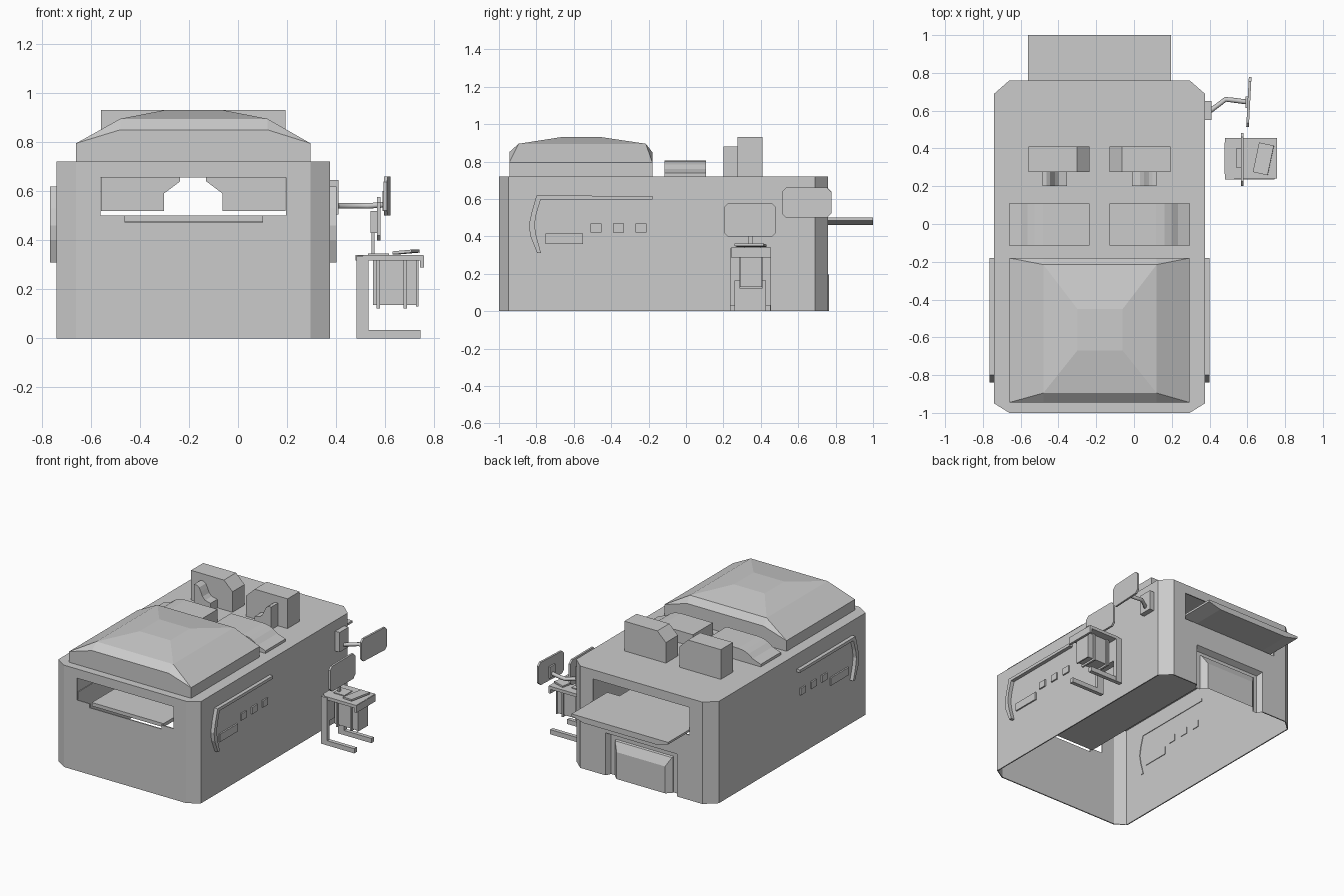
import bpy, bmesh, math
from mathutils import Matrix, Vector

if "Cube" in bpy.data.objects:
    bpy.data.objects.remove(bpy.data.objects["Cube"])

CX = -0.1825  # symmetry plane of the machine housing


def make(name, verts, faces):
    bm = bmesh.new()
    vs = [bm.verts.new(v) for v in verts]
    for f in faces:
        bm.faces.new([vs[i] for i in f])
    bmesh.ops.recalc_face_normals(bm, faces=bm.faces)
    me = bpy.data.meshes.new(name)
    bm.to_mesh(me)
    bm.free()
    ob = bpy.data.objects.new(name, me)
    bpy.context.collection.objects.link(ob)
    return ob


def prism(name, pts, axis, a, b):
    """Extrude a 2D profile along an axis between a and b."""
    def put(p, t):
        return {'x': (t, p[0], p[1]), 'y': (p[0], t, p[1]), 'z': (p[0], p[1], t)}[axis]
    n = len(pts)
    verts = [put(p, a) for p in pts] + [put(p, b) for p in pts]
    faces = [list(range(n)), list(range(n, 2 * n))]
    faces += [[i, (i + 1) % n, n + (i + 1) % n, n + i] for i in range(n)]
    return make(name, verts, faces)


def box(name, x0, x1, y0, y1, z0, z1):
    return prism(name, [(x0, y0), (x1, y0), (x1, y1), (x0, y1)], 'z', z0, z1)


def chamfered(x0, x1, y0, y1, cx, cy):
    return [(x0 + cx, y0), (x1 - cx, y0), (x1, y0 + cy), (x1, y1 - cy),
            (x1 - cx, y1), (x0 + cx, y1), (x0, y1 - cy), (x0, y0 + cy)]


def cut(ob, cutter):
    m = ob.modifiers.new("cut", 'BOOLEAN')
    m.operation, m.solver, m.object = 'DIFFERENCE', 'EXACT', cutter
    cutter.hide_render = True
    cutter.hide_set(True)


def side(s, pts):
    """Offsets from the symmetry plane to x coordinates on side s."""
    return [(CX + s * u, v) for u, v in pts]


# Housing: hollow shell with open bottom
T = 0.008
body = prism("housing", [(-.66, -1), (.295, -1), (.375, -.95), (.375, .69), (.295, .76),
                         (-.66, .76), (-.74, .69), (-.74, -.95)], 'z', 0, .72)
cut(body, prism("cavity_cutter",
                [(-.66, -1 + T), (.295, -1 + T), (.375 - T, -.95), (.375 - T, .69), (.295, .76 - T),
                 (-.66, .76 - T), (-.74 + T, .69), (-.74 + T, -.95)], 'z', -.1, .72 - T))
# Front and rear slots, rear door opening
cut(body, prism("slot_cutter", [(-.56, .655), (-.56, .50), (-.46, .50), (-.46, .472), (.10, .472),
                                (.10, .50), (.195, .50), (.195, .655)], 'y', -1.1, -.9))
cut(body, box("rear_slot_cutter", -.56, .195, .7, .9, .46, .655))
cut(body, box("rear_door_cutter", CX - .28, CX + .28, .7, .9, -.1, .30))

# Tray passing through the machine
box("tray_bed", -.46, .10, -.975, .70, .475, .50)
prism("tray_rear", [(-.56, .50), (-.56, .485), (-.46, .46), (.10, .46), (.195, .485), (.195, .50)],
      'y', .60, 1.0)

# Rear door: recessed frame and raised panel, lofted
rings = [(.28, .30, .76), (.262, .28, .722), (.225, .255, .722), (.222, .25, .735), (.19, .19, .765)]
v, f = [], []
for w, h, y in rings:
    v += [(CX - w, y, 0), (CX - w, y, h), (CX + w, y, h), (CX + w, y, 0)]
for k in range(len(rings) - 1):
    f += [[4 * k + i, 4 * k + i + 1, 4 * k + i + 5, 4 * k + i + 4] for i in range(3)]
n = 4 * (len(rings) - 1)
f.append([n, n + 1, n + 2, n + 3])
make("rear_door", v, f)

# Roof hood: low faceted dome
X0, X1, XA, XB = -.66, .295, -.48, .12
Y0, Y1, YA, YB = -.945, -.18, -.895, -.215
v = [(X0, Y0, .72), (X1, Y0, .72), (X1, Y1, .72), (X0, Y1, .72),
     (X0, Y0, .795), (XA, Y0, .85), (XB, Y0, .85), (X1, Y0, .795),
     (X1, Y1, .795), (XB, Y1, .85), (XA, Y1, .85), (X0, Y1, .795),
     (XA, YA, .895), (XB, YA, .895), (XB, YB, .895), (XA, YB, .895),
     (-.30, -.67, .93), (-.06, -.67, .93), (-.06, -.45, .93), (-.30, -.45, .93)]
make("roof_hood", v, [
    [0, 1, 7, 6, 5, 4], [1, 2, 8, 7], [2, 3, 11, 10, 9, 8], [3, 0, 4, 11], [0, 1, 2, 3],
    [4, 5, 12], [5, 6, 13, 12], [6, 7, 13], [7, 8, 14, 13], [8, 9, 14], [9, 10, 15, 14],
    [10, 11, 15], [11, 4, 12, 15], [12, 13, 17, 16], [13, 14, 18, 17], [14, 15, 19, 18],
    [15, 12, 16, 19], [16, 17, 18, 19]])

# Mirrored parts of the housing
for s, tag in ((1, "right"), (-1, "left")):
    # Curved roof covers behind the hood
    prism("roof_cover_" + tag, side(s, [(.053, .715), (.053, .805), (.30, .805), (.345, .80),
                                        (.38, .785), (.415, .76), (.478, .738), (.478, .715)]),
          'y', -.115, .108)
    # Columns that pass down through the roof
    prism("column_" + tag, side(s, [(.377, .93), (.12, .93), (.053, .865), (.053, .64),
                                    (.12, .59), (.12, .52), (.377, .52)]), 'y', .275, .41)
    prism("column_step_" + tag, side(s, [(.302, .70), (.302, .88), (.28, .88), (.262, .868),
                                         (.248, .84), (.235, .81), (.215, .79), (.172, .78),
                                         (.172, .70)]), 'y', .20, .28)
    # Side handle, trim bar, display and buttons
    w = CX + s * .545

    def out(d):
        return CX + s * (.5575 + d)
    prism("side_handle_" + tag, [(-.80, .618), (-.825, .53), (-.84, .46), (-.832, .40), (-.795, .31),
                                 (-.775, .31), (-.80, .40), (-.81, .46), (-.80, .52), (-.775, .602)],
          'x', w, out(.026))
    prism("trim_bar_" + tag, [(-.80, .618), (-.18, .616), (-.18, .596), (-.78, .596)],
          'x', w, out(.026))
    for nm, y0, y1, z0, z1 in [("side_display_", -.75, -.55, .36, .415)] + [
            ("button_%d_" % i, y, y + .058, .42, .468) for i, y in enumerate((-.51, -.39, -.27))]:
        prism(nm + tag, [(y0, z0), (y1, z0), (y1, z1), (y0, z1)], 'x', w, out(.01))


# Monitors
def monitor(name, x, y, z, w, h, angle):
    ob = prism(name, chamfered(-w / 2, w / 2, -h / 2, h / 2, .022, .022), 'x', -.007, .007)
    ob.matrix_world = Matrix.Translation((x, y, z)) @ Matrix.Rotation(angle, 4, 'Z')


def tube(name, pts, r):
    cu = bpy.data.curves.new(name, 'CURVE')
    cu.dimensions = '3D'
    cu.bevel_depth, cu.bevel_resolution, cu.use_fill_caps = r, 1, True
    sp = cu.splines.new('POLY')
    sp.points.add(len(pts) - 1)
    for p, c in zip(sp.points, pts):
        p.co = (*c, 1)
    ob = bpy.data.objects.new(name, cu)
    bpy.context.collection.objects.link(ob)


monitor("wall_monitor", .608, .645, .58, .265, .16, math.radians(-3))
monitor("desk_monitor", .573, .342, .487, .28, .178, 0)

# Wall monitor bracket and jointed arm
box("arm_bracket", .37, .41, .55, .65, .505, .645)
tube("monitor_arm", [(.405, .60, .54), (.485, .66, .54), (.53, .655, .54), (.605, .645, .545)], .013)
box("arm_mount", .59, .604, .615, .675, .52, .60)

# Desk monitor stand
box("stand_pole", .545, .557, .335, .355, .33, .47)
box("stand_mount", .54, .57, .30, .40, .43, .52)
box("stand_foot", .53, .615, .31, .40, .338, .346)

# Desk: top, arched upright, feet
prism("desk_top", [(.48, .265), (.51, .24), (.755, .24), (.755, .455), (.51, .455), (.48, .43)],
      'z', .318, .34)
box("desk_front_lip", .742, .758, .24, .455, .288, .338)
prism("desk_upright", [(.235, 0), (.235, .335), (.455, .335), (.455, 0), (.425, 0), (.425, .165),
                       (.262, .165), (.262, 0)], 'x', .483, .533)
for y in (.235, .425):
    box("desk_foot", .483, .745, y, y + .028, 0, .033)

# Cabinet under the desk with ribs and a front plate
box("cabinet", .55, .725, .295, .40, .135, .32)
box("cabinet_front", .725, .735, .288, .405, .13, .32)
for x in (.565, .675):
    box("cabinet_rib", x, x + .013, .285, .41, .122, .32)

# Keypad and loose pad on the desk
kp = box("keypad", -.04, .04, -.08, .08, -.006, .006)
kp.matrix_world = (Matrix.Translation((.685, .345, .352)) @ Matrix.Rotation(math.radians(-12), 4, 'Z')
                   @ Matrix.Rotation(math.radians(-5), 4, 'Y'))
